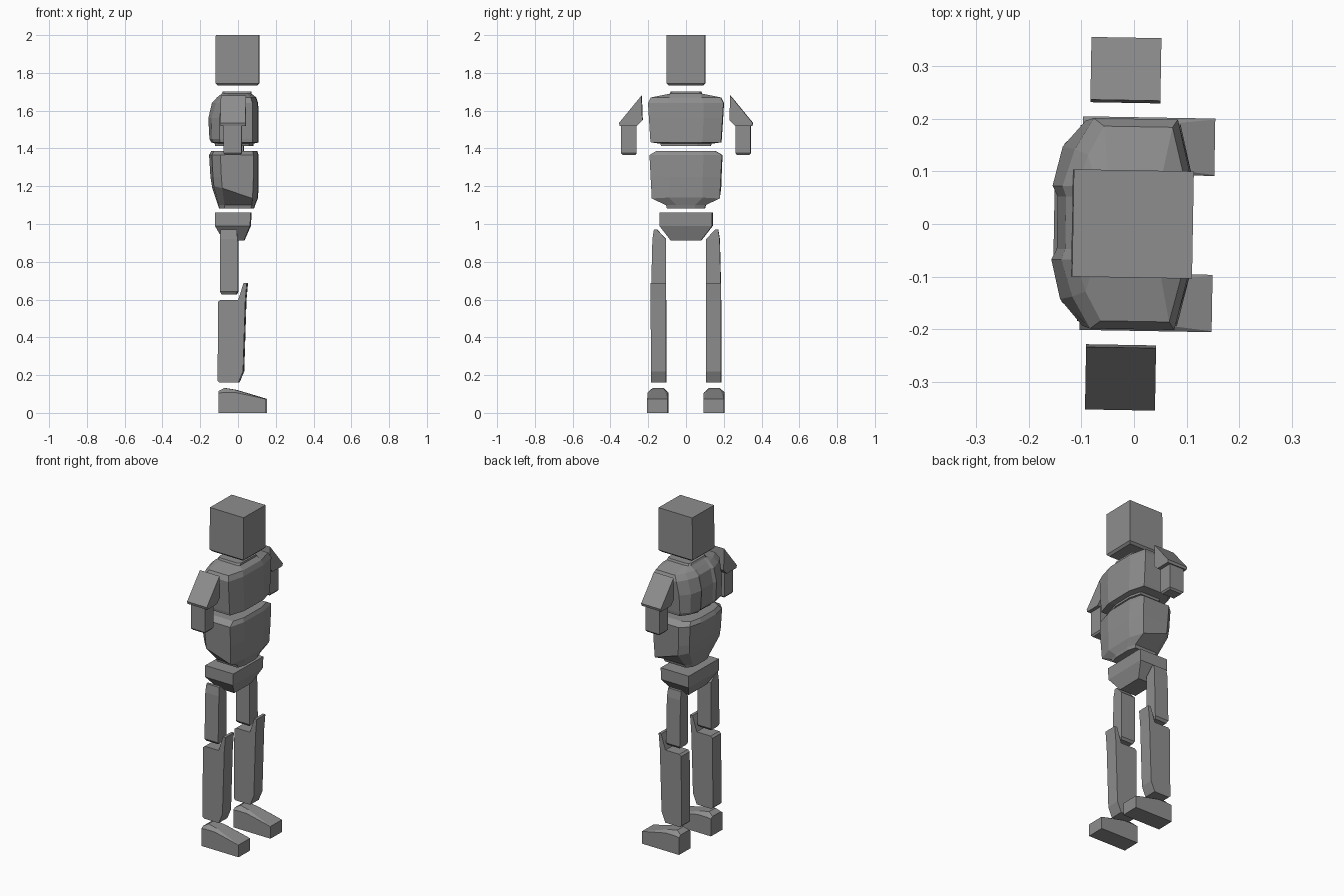
import bpy, bmesh, math
from mathutils import Matrix

grey = bpy.data.materials.new("mid grey")
grey.diffuse_color = (0.27, 0.27, 0.27, 1)
TURN = Matrix.Rotation(math.radians(-1), 4, 'Z')  # whole figure is turned very slightly


def loft(name, rings, side=1):
    """Skin a stack of equal-length point rings and cap both ends."""
    bm = bmesh.new()
    vs = [[bm.verts.new((x, y * side, z)) for x, y, z in r] for r in rings]
    n = len(vs[0])
    for a, b in zip(vs, vs[1:]):
        for i in range(n):
            j = (i + 1) % n
            bm.faces.new((a[i], a[j], b[j], b[i]))
    bm.faces.new(vs[0])
    bm.faces.new(vs[-1])
    bmesh.ops.recalc_face_normals(bm, faces=bm.faces)
    bm.transform(TURN)
    me = bpy.data.meshes.new(name)
    bm.to_mesh(me)
    bm.free()
    me.materials.append(grey)
    ob = bpy.data.objects.new(name, me)
    bpy.context.collection.objects.link(ob)
    return ob


def rect(z, x0, x1, y0, y1):
    return [(x0, y0, z), (x1, y0, z), (x1, y1, z), (x0, y1, z)]


def sym(*half):
    """Ring from its +y half (front to back), mirrored to -y."""
    return list(half) + [(x, -y, z) for x, y, z in reversed(half)]


def flat(z, *half):
    return sym(*[(x, y, z) for x, y in half])


# head
loft("head", [rect(1.733, -0.105, 0.10, -0.09, 0.09),
              rect(1.745, -0.118, 0.112, -0.102, 0.102),
              rect(2.0, -0.116, 0.112, -0.102, 0.102)])

# chest: bottom plate, barrel, sloping shoulders, neck plate
loft("chest", [
    flat(1.413, (0.08, 0.06), (0.06, 0.13), (-0.07, 0.13), (-0.10, 0.10), (-0.12, 0.06), (-0.115, 0.03)),
    flat(1.425, (0.08, 0.06), (0.06, 0.135), (-0.07, 0.135), (-0.10, 0.10), (-0.12, 0.06), (-0.115, 0.03)),
    flat(1.432, (0.108, 0.09), (0.08, 0.185), (-0.09, 0.185), (-0.125, 0.14), (-0.14, 0.07), (-0.135, 0.05)),
    flat(1.45, (0.108, 0.09), (0.08, 0.188), (-0.095, 0.188), (-0.135, 0.145), (-0.15, 0.07), (-0.142, 0.05)),
    flat(1.56, (0.108, 0.095), (0.08, 0.195), (-0.095, 0.195), (-0.138, 0.145), (-0.156, 0.07), (-0.146, 0.05)),
    flat(1.64, (0.105, 0.095), (0.08, 0.20), (-0.08, 0.20), (-0.115, 0.14), (-0.137, 0.07), (-0.13, 0.05)),
    flat(1.67, (0.095, 0.085), (0.07, 0.185), (-0.06, 0.185), (-0.09, 0.13), (-0.11, 0.07), (-0.105, 0.05)),
    flat(1.69, (0.07, 0.08), (0.05, 0.085), (-0.05, 0.085), (-0.075, 0.08), (-0.085, 0.07), (-0.085, 0.05)),
    flat(1.702, (0.07, 0.07), (0.05, 0.08), (-0.05, 0.08), (-0.07, 0.075), (-0.08, 0.06), (-0.08, 0.05)),
])

# abdomen: tapers down to a small plate, lower edge slants up to the back
loft("abdomen", [
    flat(1.083, (0.085, 0.05), (0.07, 0.10), (-0.07, 0.10), (-0.095, 0.07), (-0.10, 0.04)),
    flat(1.10, (0.09, 0.05), (0.075, 0.105), (-0.07, 0.105), (-0.10, 0.075), (-0.105, 0.04)),
    sym((0.105, 0.09, 1.14), (0.08, 0.18, 1.135), (-0.08, 0.185, 1.19), (-0.125, 0.14, 1.20), (-0.135, 0.06, 1.19)),
    flat(1.25, (0.108, 0.09), (0.085, 0.186), (-0.085, 0.187), (-0.13, 0.145), (-0.145, 0.06)),
    flat(1.365, (0.108, 0.095), (0.085, 0.192), (-0.09, 0.192), (-0.135, 0.15), (-0.152, 0.07)),
    flat(1.387, (0.10, 0.085), (0.08, 0.155), (-0.08, 0.155), (-0.125, 0.13), (-0.14, 0.06)),
])

# pelvis
loft("pelvis", [rect(0.912, -0.075, 0.033, -0.08, 0.08),
                rect(0.99, -0.12, 0.066, -0.14, 0.14),
                rect(1.06, -0.12, 0.07, -0.14, 0.14)])

# limbs, one set per side
for tag, s in (("left", 1), ("right", -1)):
    pad = [(0.235, 1.68), (0.23, 1.55), (0.26, 1.52), (0.35, 1.52), (0.354, 1.535)]
    loft(tag + "_shoulder_pad", [[(x, y, z) for y, z in pad] for x in (-0.087, 0.046)], s)

    loft(tag + "_forearm", [rect(1.365, -0.062, 0.018, 0.27, 0.335),
                            rect(1.375, -0.07, 0.025, 0.262, 0.343),
                            rect(1.52, -0.07, 0.025, 0.262, 0.343)], s)

    # thigh with inner top corner cut away
    loft(tag + "_thigh", [rect(0.628, -0.085, -0.008, 0.117, 0.175),
                          rect(0.642, -0.092, 0.0, 0.107, 0.185),
                          rect(0.92, -0.092, 0.0, 0.107, 0.178),
                          rect(0.97, -0.09, -0.003, 0.153, 0.17)], s)

    # shin with a knee guard rising at the front
    shin = [(-0.105, 0.17), (-0.095, 0.16), (0.005, 0.16), (0.03, 0.22), (0.042, 0.60),
            (0.05, 0.688), (0.033, 0.688), (0.004, 0.598), (-0.09, 0.598), (-0.102, 0.588)]
    loft(tag + "_shin", [[(x, y, z) for x, z in shin] for y in (0.106, 0.186)], s)

    # foot with chamfered instep
    loft(tag + "_foot", [
        [(x, y, z) for y, z in ((0.094, 0.005), (0.094, h0), (0.094 + c, h1),
                                (0.203 - c, h1), (0.203, h0), (0.203, 0.005))]
        for x, h0, h1, c in ((-0.10, 0.105, 0.115, 0.015), (-0.07, 0.108, 0.132, 0.025),
                             (-0.01, 0.108, 0.122, 0.02), (0.13, 0.078, 0.08, 0.004),
                             (0.151, 0.072, 0.074, 0.002))], s)

# rest the feet on the ground
for ob in bpy.data.objects:
    if ob.name.endswith("foot"):
        for v in ob.data.vertices:
            if v.co.z < 0.01:
                v.co.z = 0.0
